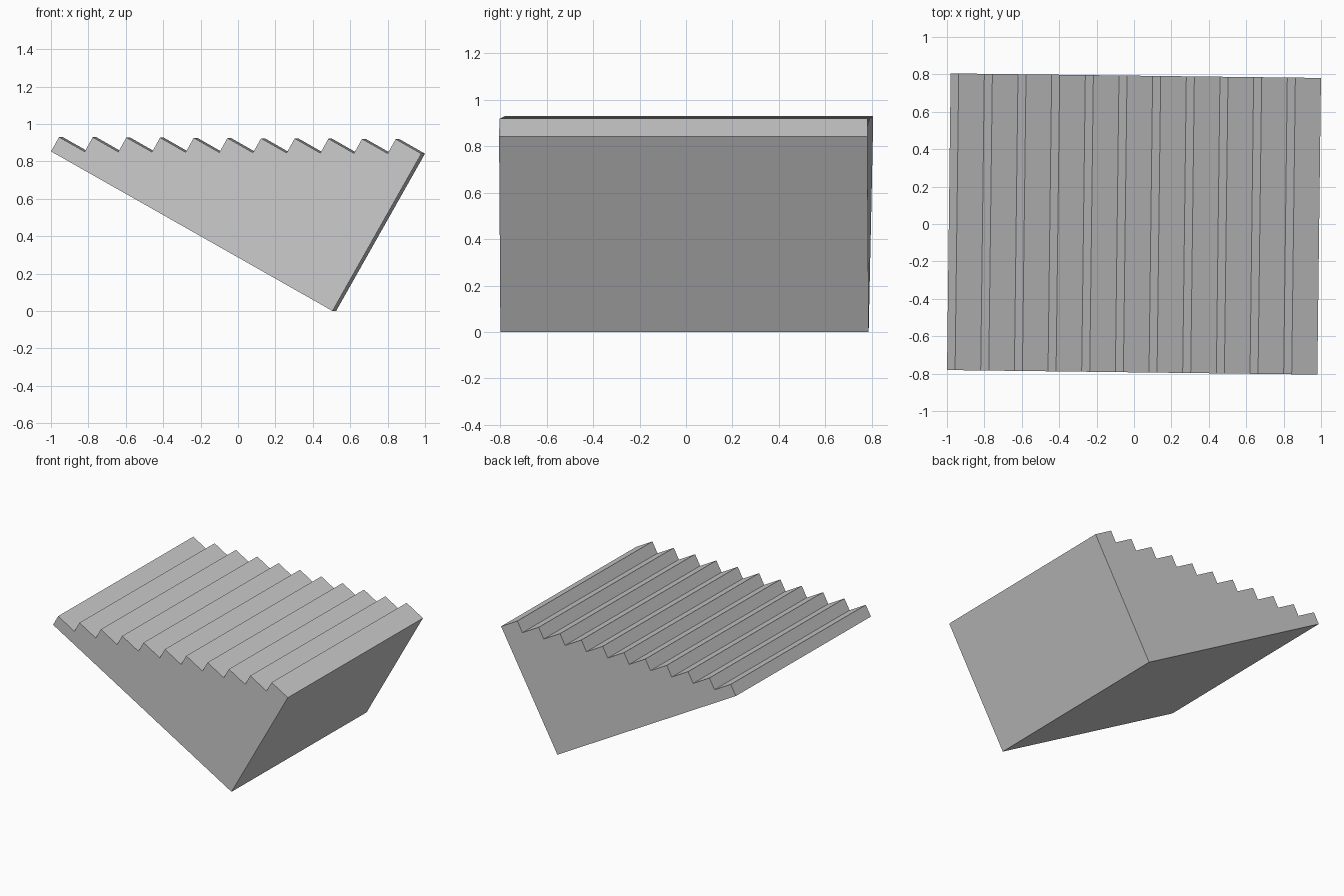
import bpy, bmesh, math

if "Cube" in bpy.data.objects:
    bpy.data.objects.remove(bpy.data.objects["Cube"])

STEPS = 11
HALF_LEN, HALF_DEPTH = 0.99, 0.793
START_Z, END_Z, RISE_X = 0.853, 0.841, 0.043
pitch = 2 * HALF_LEN / STEPS


def ramp(x):
    # height of the slightly sloping line through the step valleys
    return START_Z + (END_Z - START_Z) * (x + HALF_LEN) / (2 * HALF_LEN)


# Side profile: tilted staircase with its right-angled corner at the bottom
profile = [(0.515, 0.0)]
for i in range(STEPS):
    x = -HALF_LEN + i * pitch
    profile += [(x, ramp(x)), (x + RISE_X, ramp(x) + 0.077)]
profile.append((HALF_LEN, END_Z))

# Solid staircase extruded through its depth
bm = bmesh.new()
face = bm.faces.new([bm.verts.new((x, -HALF_DEPTH, z)) for x, z in profile])
ext = bmesh.ops.extrude_face_region(bm, geom=[face])
for v in ext["geom"]:
    if isinstance(v, bmesh.types.BMVert):
        v.co.y = HALF_DEPTH
bmesh.ops.recalc_face_normals(bm, faces=bm.faces)
mesh = bpy.data.meshes.new("staircase")
bm.to_mesh(mesh)
bm.free()
stairs = bpy.data.objects.new("staircase", mesh)
stairs.rotation_euler.z = math.radians(-0.7)
bpy.context.collection.objects.link(stairs)
